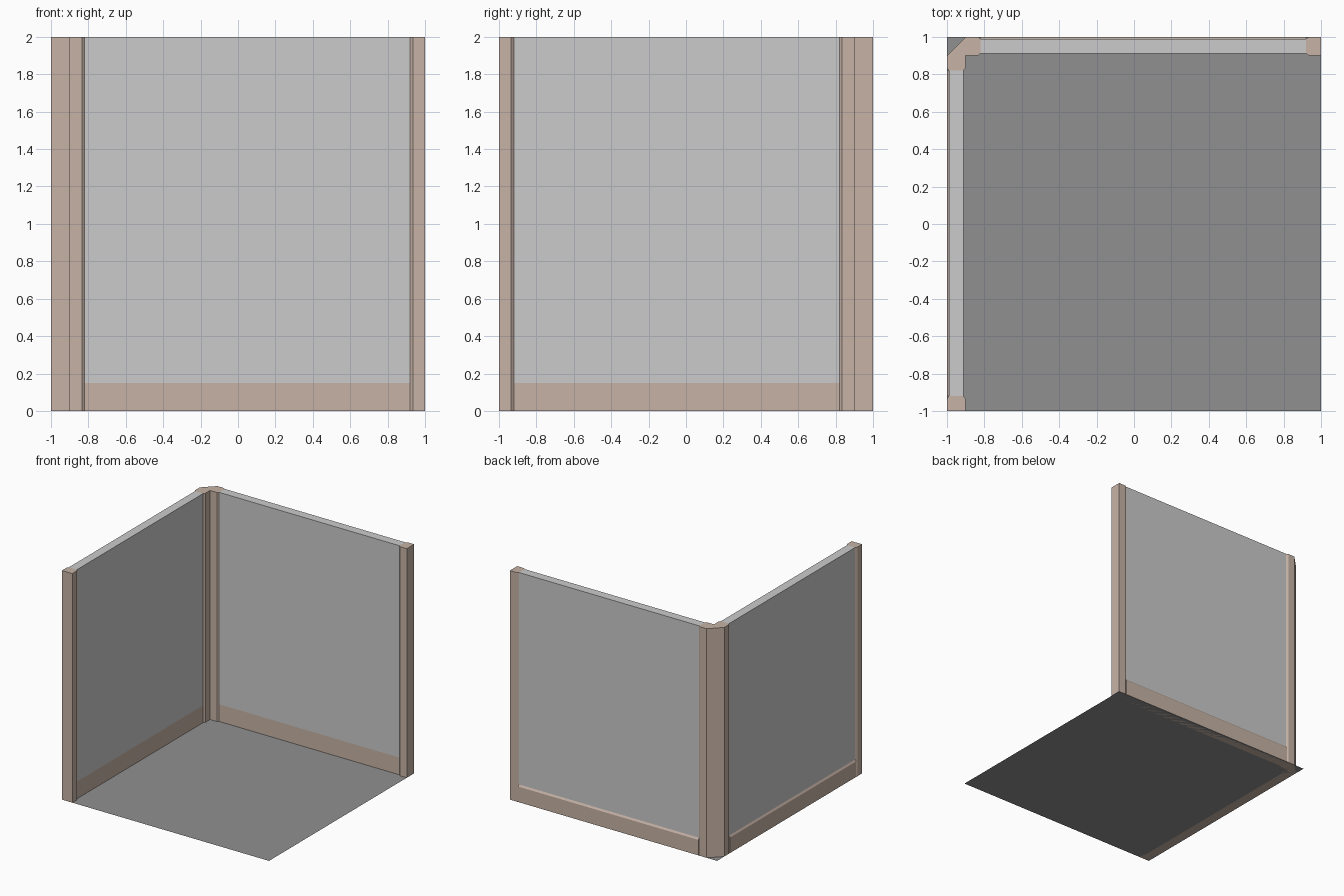
import bpy, bmesh

if "Cube" in bpy.data.objects:
    bpy.data.objects.remove(bpy.data.objects["Cube"])

H = 2.0                        # wall height
OUT, IN = 0.99, 0.912          # outer and inner faces of the panels
X0, X1 = -0.82, 0.92           # ends of the panel between the posts
B = 0.015                      # bevel width along the wall


def material(name, rgb):
    m = bpy.data.materials.new(name)
    m.diffuse_color = (*rgb, 1)
    m.use_nodes = True
    m.node_tree.nodes["Principled BSDF"].inputs["Base Color"].default_value = m.diffuse_color
    return m


TRIM = material("brown_trim", (0.57, 0.45, 0.38))
FLOOR = material("dark_floor", (0.28, 0.28, 0.28))


def swap(p):
    """Reflect a point across the diagonal: back wall -> left wall."""
    return (-p[1], -p[0], p[2])


def solid(name, start, end, mat=None, flip=False):
    """Join two matching end profiles into a closed prism."""
    bm = bmesh.new()
    rings = [[bm.verts.new(swap(p) if flip else p) for p in ring] for ring in (start, end)]
    for ring in rings:
        bm.faces.new(ring)
    n = len(start)
    for i in range(n):
        j = (i + 1) % n
        bm.faces.new((rings[0][i], rings[0][j], rings[1][j], rings[1][i]))
    bmesh.ops.recalc_face_normals(bm, faces=bm.faces)
    me = bpy.data.meshes.new(name)
    bm.to_mesh(me)
    bm.free()
    ob = bpy.data.objects.new(name, me)
    bpy.context.collection.objects.link(ob)
    if mat:
        me.materials.append(mat)
    return ob


def upright(name, outline, z0, z1, **kw):
    return solid(name, [(x, y, z0) for x, y in outline], [(x, y, z1) for x, y in outline], **kw)


def rail(name, outline, **kw):
    return solid(name, [(X0, y, z) for y, z in outline], [(X1, y, z) for y, z in outline], **kw)


# Floor sheet
bpy.ops.mesh.primitive_plane_add(size=2)
floor = bpy.context.object
floor.name = "floor"
floor.data.materials.append(FLOOR)

# Chamfered corner post: half outline, completed by its diagonal reflection
half = [(-0.9, 1), (X0 - B, 1), (X0, OUT), (X0, IN), (X0 - B, 0.9), (-0.9, 0.9)]
other = [swap((x, y, 0))[:2] for x, y in reversed(half[:-1])]
upright("corner_post", half + other, 0, H, mat=TRIM)

# Two matching walls: back, then left
end_post = [(1, 1), (X1 + B, 1), (X1, OUT), (X1, IN), (X1 + B, 0.9), (1, 0.9)]
skirting = [(1, 0), (1, 0.135), (OUT, 0.15), (IN, 0.15), (IN, 0)]
panel = [(X0, IN), (X1, IN), (X1, OUT), (X0, OUT)]
for side, flip in (("back", False), ("left", True)):
    upright(side + "_end_post", end_post, 0, H, mat=TRIM, flip=flip)
    rail(side + "_skirting", skirting, mat=TRIM, flip=flip)
    upright(side + "_panel", panel, 0.15, H, flip=flip)
